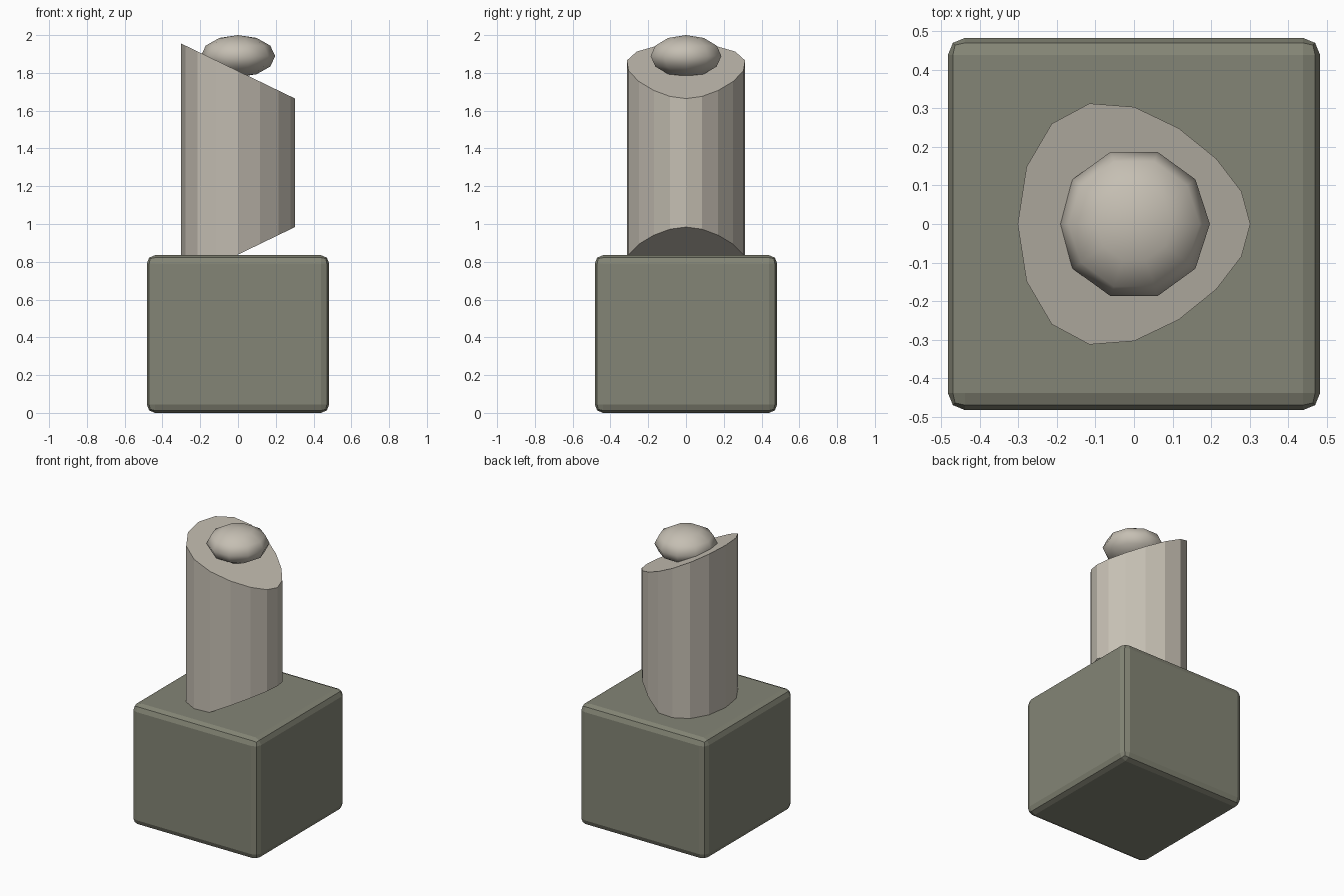
import bpy, bmesh, math
from mathutils import Matrix

old = bpy.data.objects.get("Cube")
if old:
    bpy.data.objects.remove(old, do_unlink=True)


def make_material(name, rgb):
    mat = bpy.data.materials.new(name)
    mat.use_nodes = True
    color = (*rgb, 1)
    mat.diffuse_color = color
    mat.node_tree.nodes["Principled BSDF"].inputs["Base Color"].default_value = color
    return mat


def finish(name, bm, mat, smooth=False):
    bmesh.ops.recalc_face_normals(bm, faces=bm.faces[:])
    for face in bm.faces:
        face.smooth = smooth
    mesh = bpy.data.meshes.new(name)
    bm.to_mesh(mesh)
    bm.free()
    mesh.materials.append(mat)
    obj = bpy.data.objects.new(name, mesh)
    bpy.context.collection.objects.link(obj)
    return obj


olive = make_material("olive grey", (0.23, 0.235, 0.18))
stone = make_material("warm stone", (0.56, 0.52, 0.45))

# Base block with rounded edges
WIDTH, HEIGHT = 0.966, 0.835
bm = bmesh.new()
bmesh.ops.create_cube(bm, size=1, matrix=Matrix.Translation((0, 0, HEIGHT / 2))
                      @ Matrix.Diagonal((WIDTH, WIDTH, HEIGHT, 1)))
base = finish("base_block", bm, olive)
bevel = base.modifiers.new("rounded_edges", 'BEVEL')
bevel.width = 0.044
bevel.segments = 2

# Egg-shaped column, both ends cut on opposite slants
SIDES, SLOPE = 16, 0.483
bm = bmesh.new()
rings = []
for middle, slope in ((0.838, SLOPE), (1.81, -SLOPE)):
    ring = []
    for i in range(SIDES):
        a = math.tau * i / SIDES
        x = 0.302 * math.cos(a)
        y = (0.304 - 0.3 * x) * math.sin(a)
        ring.append(bm.verts.new((x, y, middle + slope * x)))
    bm.faces.new(ring)
    rings.append(ring)
low, high = rings
for i in range(SIDES):
    j = (i + 1) % SIDES
    bm.faces.new((low[i], low[j], high[j], high[i]))
finish("slanted_column", bm, stone)

# Flattened ball on the slanted top
bm = bmesh.new()
bmesh.ops.create_uvsphere(bm, u_segments=10, v_segments=6, radius=1,
                          matrix=Matrix.Translation((0, 0, 1.889))
                          @ Matrix.Diagonal((0.197, 0.197, 0.111, 1))
                          @ Matrix.Rotation(math.pi / 2, 4, 'Z'))
finish("flattened_ball", bm, stone, smooth=True)
